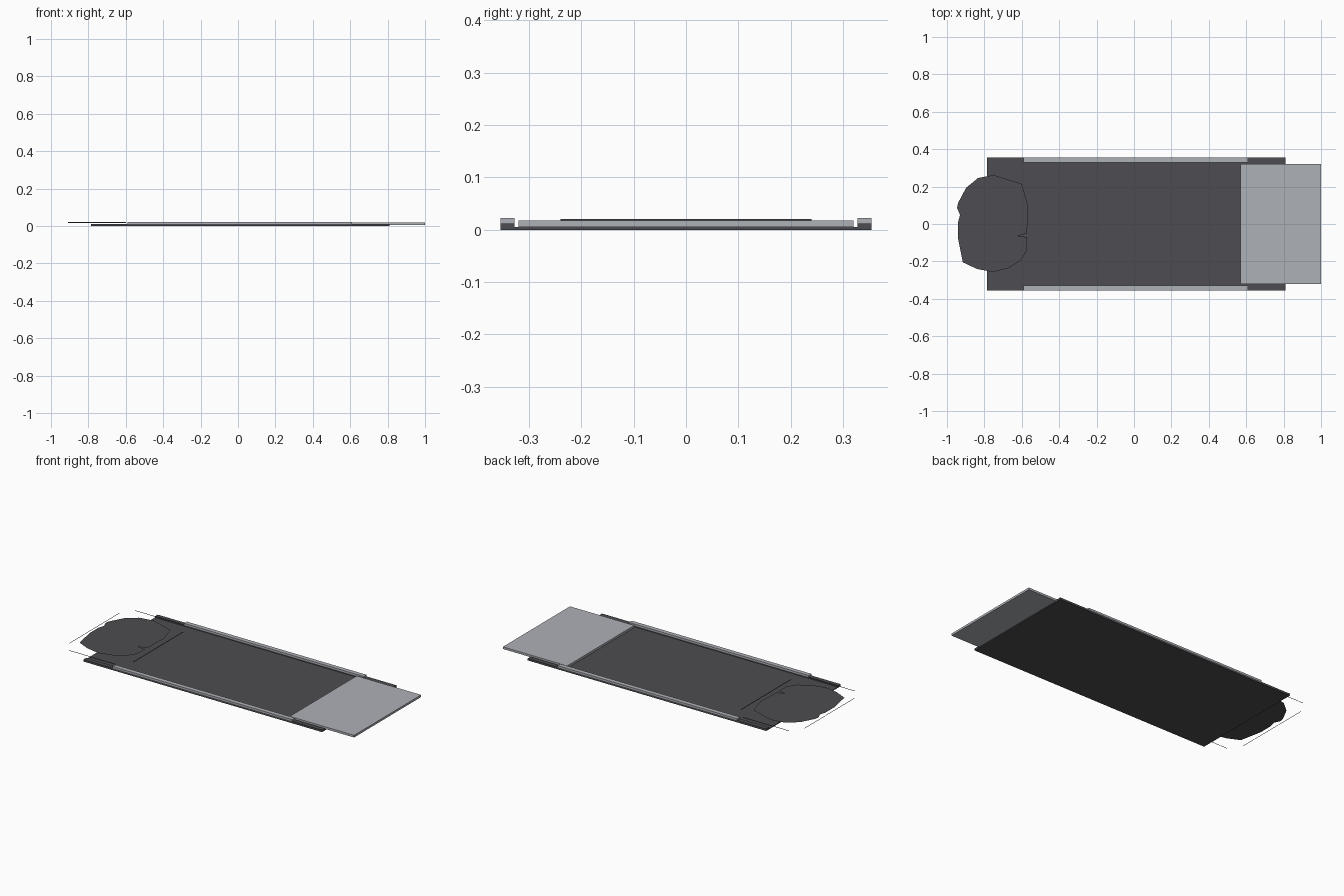
import bpy, bmesh

if "Cube" in bpy.data.objects:
    bpy.data.objects.remove(bpy.data.objects["Cube"])


def material(name, rgb):
    m = bpy.data.materials.new(name)
    m.diffuse_color = (*rgb, 1)
    m.use_nodes = True
    m.node_tree.nodes["Principled BSDF"].inputs["Base Color"].default_value = m.diffuse_color
    return m


dark = material("charcoal", (0.075, 0.073, 0.082))
light = material("pale_grey", (0.42, 0.44, 0.47))


def make(name, bm, mat):
    me = bpy.data.meshes.new(name)
    bm.to_mesh(me)
    bm.free()
    me.materials.append(mat)
    ob = bpy.data.objects.new(name, me)
    bpy.context.collection.objects.link(ob)
    return ob


def box(name, x, y, z, mat):
    bm = bmesh.new()
    bmesh.ops.create_cube(bm, size=1)
    for v in bm.verts:
        v.co = [(r[0] + r[1]) / 2 + c * (r[1] - r[0]) for r, c in zip((x, y, z), v.co)]
    return make(name, bm, mat)


def sheet(name, pts, mat):
    bm = bmesh.new()
    bm.faces.new([bm.verts.new(p) for p in pts])
    bmesh.ops.triangulate(bm, faces=bm.faces[:])
    return make(name, bm, mat)


# Tray floor
box("tray_floor", (-0.785, 0.81), (-0.355, 0.355), (0, 0.005), dark)

# Side rails with paler raised strips
for s, side in ((-1, "front"), (1, "back")):
    outer = sorted((s * 0.328, s * 0.355))
    box(side + "_rail", (-0.785, 0.81), outer, (0.005, 0.012), dark)
    box(side + "_rail_strip", (-0.59, 0.61), outer, (0.012, 0.022), light)

# Frosted end of the glass slide
box("frosted_slide_end", (0.57, 1.0), (-0.32, 0.32), (0.005, 0.018), light)

# Thin walls of the cover slip, open at the rounded corners
z0, z1 = 0.0175, 0.0205
for s, side in ((-1, "near"), (1, "far")):
    y, a, b = s * 0.315, -0.91, -0.6
    sheet(side + "_slip_edge", [(a, y, z0), (b, y, z0), (b, y, z1), (a, y, z1)], dark)
for x, side in ((-0.96, "left"), (-0.535, "right")):
    a, b = -0.24, 0.24
    sheet(side + "_slip_edge", [(x, a, z0), (x, b, z0), (x, b, z1), (x, a, z1)], dark)

# Irregular flat specimen
outline = [(-0.75, 0.262), (-0.60, 0.214), (-0.567, 0.10), (-0.572, -0.05),
           (-0.625, -0.064), (-0.572, -0.07), (-0.572, -0.14), (-0.604, -0.193),
           (-0.668, -0.235), (-0.754, -0.257), (-0.84, -0.24), (-0.915, -0.205),
           (-0.941, -0.075), (-0.941, 0.01), (-0.93, 0.048), (-0.946, 0.086),
           (-0.941, 0.112), (-0.898, 0.193), (-0.834, 0.246)]
sheet("specimen", [(x, y, 0.022) for x, y in outline], dark)
